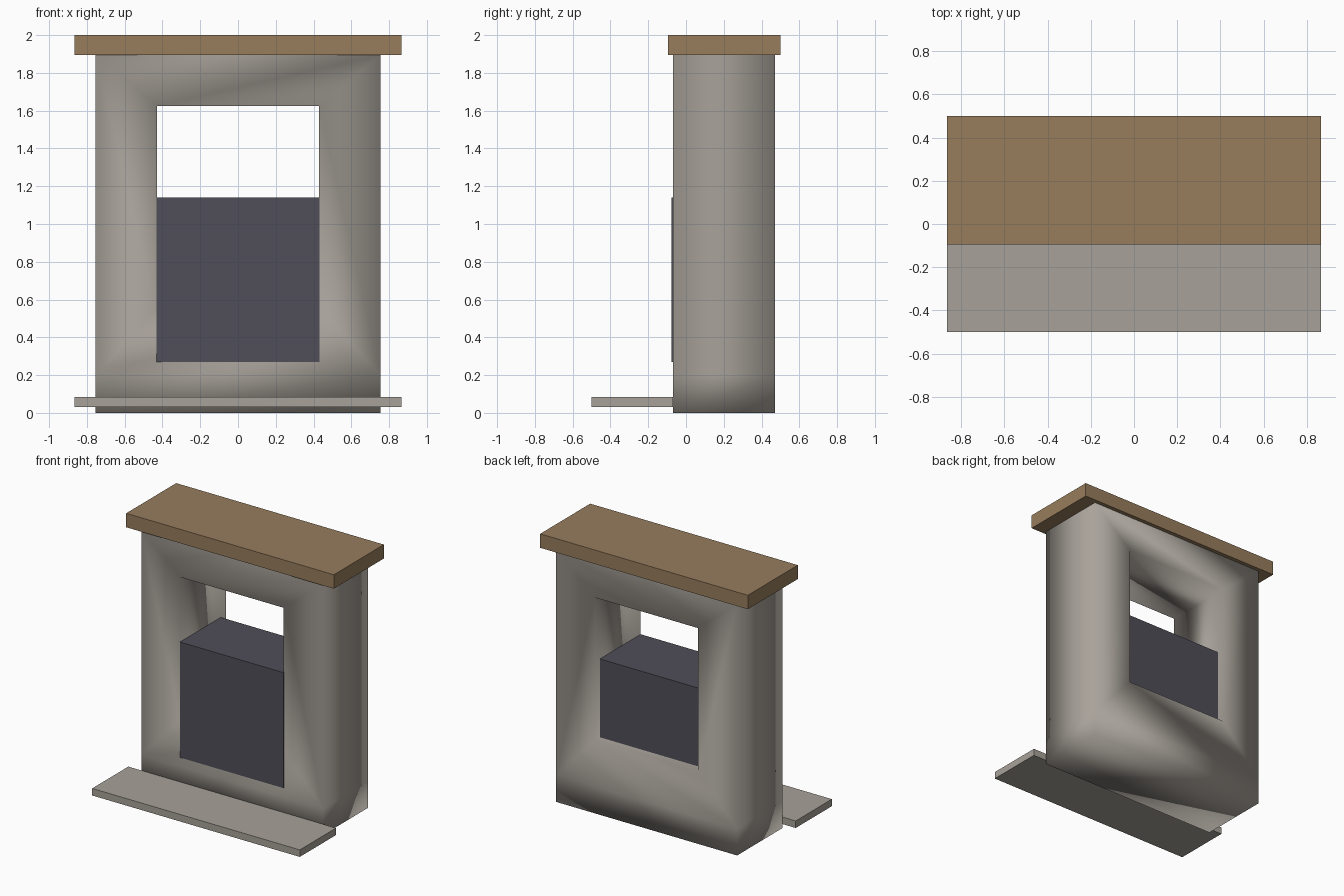
import bpy
import bmesh

cube = bpy.data.objects.get("Cube")
if cube:
    bpy.data.objects.remove(cube, do_unlink=True)


def material(name, rgb):
    mat = bpy.data.materials.new(name)
    mat.use_nodes = True
    mat.diffuse_color = (*rgb, 1)
    bsdf = mat.node_tree.nodes["Principled BSDF"]
    bsdf.inputs["Base Color"].default_value = (*rgb, 1)
    bsdf.inputs["Roughness"].default_value = 0.9
    return mat


stone = material("stone", (0.39, 0.36, 0.32))
wood = material("wood", (0.31, 0.205, 0.11))
charcoal = material("charcoal", (0.079, 0.077, 0.098))


def add_object(name, bm, mat):
    mesh = bpy.data.meshes.new(name)
    bm.to_mesh(mesh)
    bm.free()
    mesh.materials.append(mat)
    obj = bpy.data.objects.new(name, mesh)
    bpy.context.collection.objects.link(obj)
    return obj


def box(name, half_x, y_range, z_range, mat):
    bm = bmesh.new()
    bmesh.ops.create_cube(bm, size=1)
    for v in bm.verts:
        v.co.x *= 2 * half_x
        v.co.y = y_range[v.co.y > 0]
        v.co.z = z_range[v.co.z > 0]
    return add_object(name, bm, mat)


# Chimney surround: mitred frame on both sides, hole walls, low plinth band
FRONT, BACK = -0.07, 0.47
OUT, HOLE = 0.755, 0.43
BAND, TOP = 0.2, 1.895
FLOOR, CEILING = 0.55, 1.625

bm = bmesh.new()


def rectangle(half_x, low, high, y):
    corners = [(-half_x, low), (half_x, low), (half_x, high), (-half_x, high)]
    return [bm.verts.new((x, y, z)) for x, z in corners]


outer, inner, foot = [], [], []
for y in (FRONT, BACK):
    outer.append(rectangle(OUT, BAND, TOP, y))
    inner.append(rectangle(HOLE, FLOOR, CEILING, y))
    foot.append([bm.verts.new((x, y, 0)) for x in (-OUT, OUT)])

for ring, hole, base in zip(outer, inner, foot):
    for i in range(4):
        j = (i + 1) % 4
        bm.faces.new((ring[i], ring[j], hole[j], hole[i]))
    bm.faces.new((base[0], base[1], ring[1], ring[0]))

for i in range(4):
    j = (i + 1) % 4
    bm.faces.new((inner[0][i], inner[0][j], inner[1][j], inner[1][i]))

for i, j in ((0, 3), (1, 2)):
    bm.faces.new((outer[0][i], outer[0][j], outer[1][j], outer[1][i]))
    bm.faces.new((foot[0][i], outer[0][i], outer[1][i], foot[1][i]))

bm.faces.new((foot[0][0], foot[0][1], foot[1][1], foot[1][0]))
cap = bm.faces.new((outer[0][2], outer[0][3], outer[1][3], outer[1][2]))
bmesh.ops.recalc_face_normals(bm, faces=bm.faces)
# The top is covered by the mantel
bmesh.ops.delete(bm, geom=[cap], context="FACES_ONLY")
for face in bm.faces:
    face.smooth = True
add_object("chimney_surround", bm, stone)

# Firebox block, mantel shelf and hearth slab
box("firebox", HOLE + 0.002, (FRONT - 0.006, 0.41), (0.27, 1.14), charcoal)
box("mantel_shelf", 0.865, (-0.095, 0.5), (TOP, 2.0), wood)
box("hearth_slab", 0.865, (-0.5, FRONT), (0.03, 0.083), stone)
